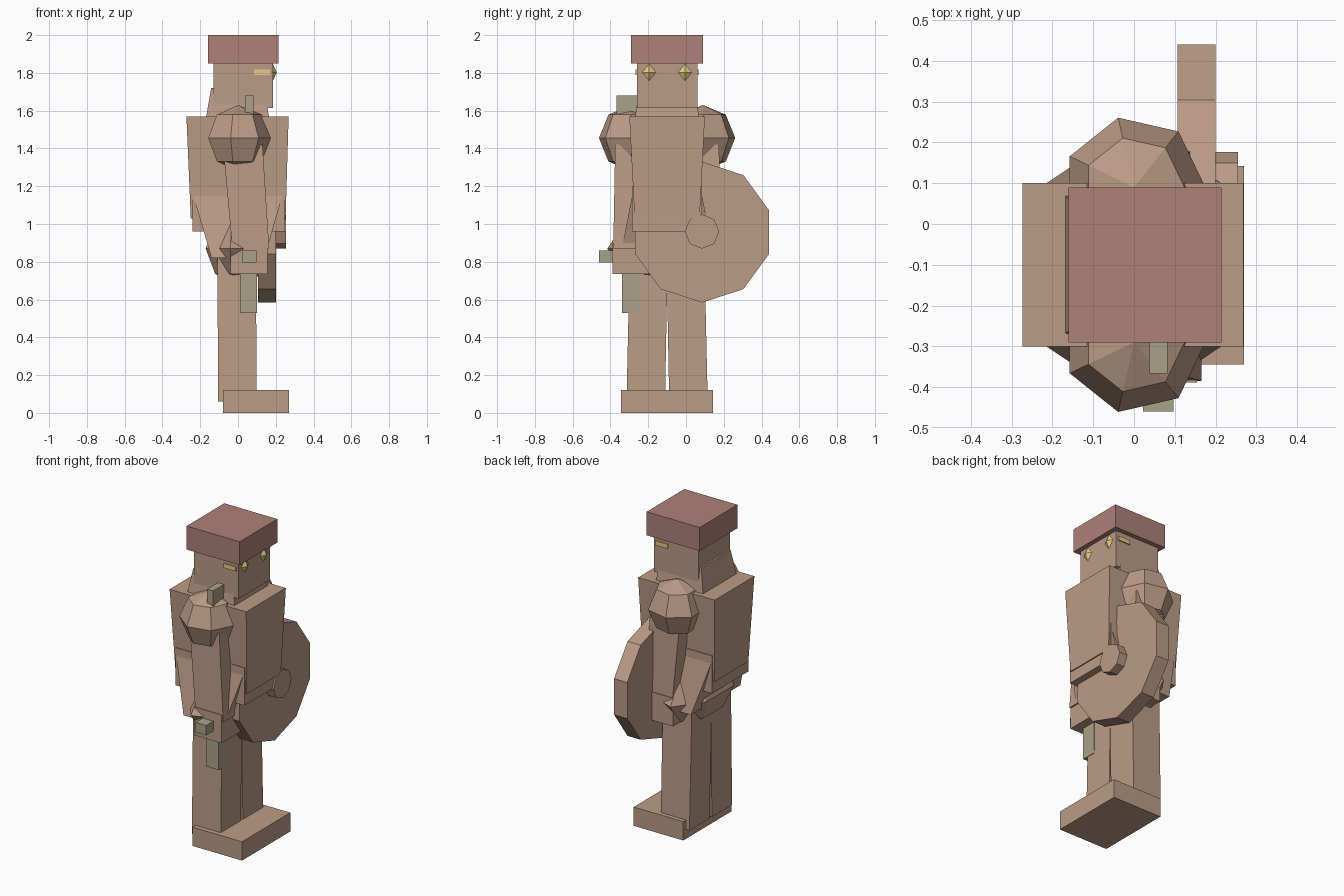
import bpy, bmesh
from math import pi
from mathutils import Matrix, Vector

if "Cube" in bpy.data.objects:
    bpy.data.objects.remove(bpy.data.objects["Cube"])

MID = -0.10  # y of the body's mirror plane


def material(name, rgb):
    m = bpy.data.materials.new(name)
    m.diffuse_color = (*rgb, 1)
    m.use_nodes = True
    m.node_tree.nodes["Principled BSDF"].inputs["Base Color"].default_value = m.diffuse_color
    return m


TAN = material("tan", (0.50, 0.33, 0.24))
RED = material("red_brown", (0.42, 0.22, 0.19))
METAL = material("dull_metal", (0.40, 0.36, 0.25))
GOLD = material("gold", (0.80, 0.60, 0.24))


def finish(bm, name, mat):
    bmesh.ops.recalc_face_normals(bm, faces=bm.faces)
    me = bpy.data.meshes.new(name)
    bm.to_mesh(me)
    bm.free()
    me.materials.append(mat)
    ob = bpy.data.objects.new(name, me)
    bpy.context.collection.objects.link(ob)
    return ob


def block(name, x, y, z, mat=TAN, topx=None, topy=None):
    """Box from (min, max) ranges; topx / topy give a different top outline."""
    bm = bmesh.new()
    bmesh.ops.create_cube(bm, size=2)
    for v in bm.verts:
        up = v.co.z > 0
        rx = topx if up and topx else x
        ry = topy if up and topy else y
        v.co = Vector((rx[v.co.x > 0], ry[v.co.y > 0], z[up]))
    return finish(bm, name, mat)


def ball(name, center, scale, segments, rings, mat=TAN):
    bm = bmesh.new()
    bmesh.ops.create_uvsphere(bm, u_segments=segments, v_segments=rings, radius=1)
    # put the first meridian on +x
    a = max(bm.verts, key=lambda v: v.co.x).co
    turn = -Vector((1, 0)).angle_signed(Vector((a.x, a.y))) if a.xy.length else 0
    bm.transform(Matrix.Rotation(-turn, 4, 'Z'))
    bm.transform(Matrix.Translation(center) @ Matrix.Diagonal((*scale, 1)))
    return finish(bm, name, mat)


def disc(name, x, y, z, radius, sides):
    """Polygonal disc whose axis runs along x."""
    bm = bmesh.new()
    bmesh.ops.create_cone(bm, cap_ends=True, segments=sides, radius1=radius,
                          radius2=radius, depth=x[1] - x[0])
    bm.transform(Matrix.Translation(((x[0] + x[1]) / 2, y, z))
                 @ Matrix.Rotation(pi / 2, 4, 'X') @ Matrix.Rotation(pi / 2, 4, 'Y'))
    return finish(bm, name, TAN)


def span(c, half):
    return (c - half, c + half)


# head
block("hat", (-0.16, 0.215), (-0.29, 0.09), (1.85, 2.0), RED)
block("head", (-0.13, 0.185), span(MID, 0.16), (1.615, 1.85))
block("neck", (-0.17, 0.165), span(MID, 0.17), (1.56, 1.72),
      topx=(-0.142, 0.14), topy=span(MID, 0.148))

# torso
block("chest", (-0.25, 0.252), span(MID, 0.172), (1.03, 1.57),
      topx=(-0.273, 0.268), topy=span(MID, 0.20))
block("waist", (-0.242, 0.245), span(MID, 0.185), (0.96, 1.20))
block("skirt", (-0.14, 0.14), span(MID, 0.25), (0.82, 1.20),
      topx=(-0.252, 0.25), topy=span(MID, 0.175))
ball("hips", (0, MID, 0.87), (0.19, 0.325, 0.19), 7, 4)

# limbs and eyes, mirrored across the body
for s, side in ((-1, "right"), (1, "left")):
    y = MID + s * 0.19
    ball(f"{side}_shoulder", (0, y, 1.455), (0.175,) * 3, 7, 4)
    block(f"{side}_arm", (-0.03, 0.165), span(MID + s * 0.19, 0.095), (0.87, 1.42),
          topx=(-0.08, 0.13), topy=span(MID + s * 0.18, 0.095))
    block(f"{side}_hand", (-0.04, 0.155), span(y, 0.098), (0.735, 0.915))
    block(f"{side}_leg", (-0.105, 0.098), span(MID + s * 0.113, 0.102), (0.06, 0.95),
          topx=(-0.11, 0.095), topy=span(MID + s * 0.095, 0.10))
    ball(f"{side}_eye", (0.185, MID + s * 0.095, 1.803), (0.02, 0.036, 0.045), 4, 2, GOLD)
    block(f"{side}_temple_slit", (0.085, 0.17), span(MID + s * 0.16, 0.007),
          (1.79, 1.818), GOLD)
block("foot_block", (-0.08, 0.27), (-0.345, 0.142), (0, 0.12))

# sword held upright in the right hand
block("sword_grip", (0.01, 0.10), (-0.338, -0.243), (0.53, 0.82), METAL)
block("sword_guard", (0.022, 0.097), (-0.46, -0.20), (0.797, 0.86), METAL)
block("sword_blade", (0.038, 0.082), (-0.367, -0.26), (0.85, 1.68), METAL)

# shield on the left arm
disc("shield", (0.107, 0.20), 0.085, 0.957, 0.373, 10)
disc("shield_boss", (0.19, 0.255), 0.085, 0.96, 0.091, 8)
